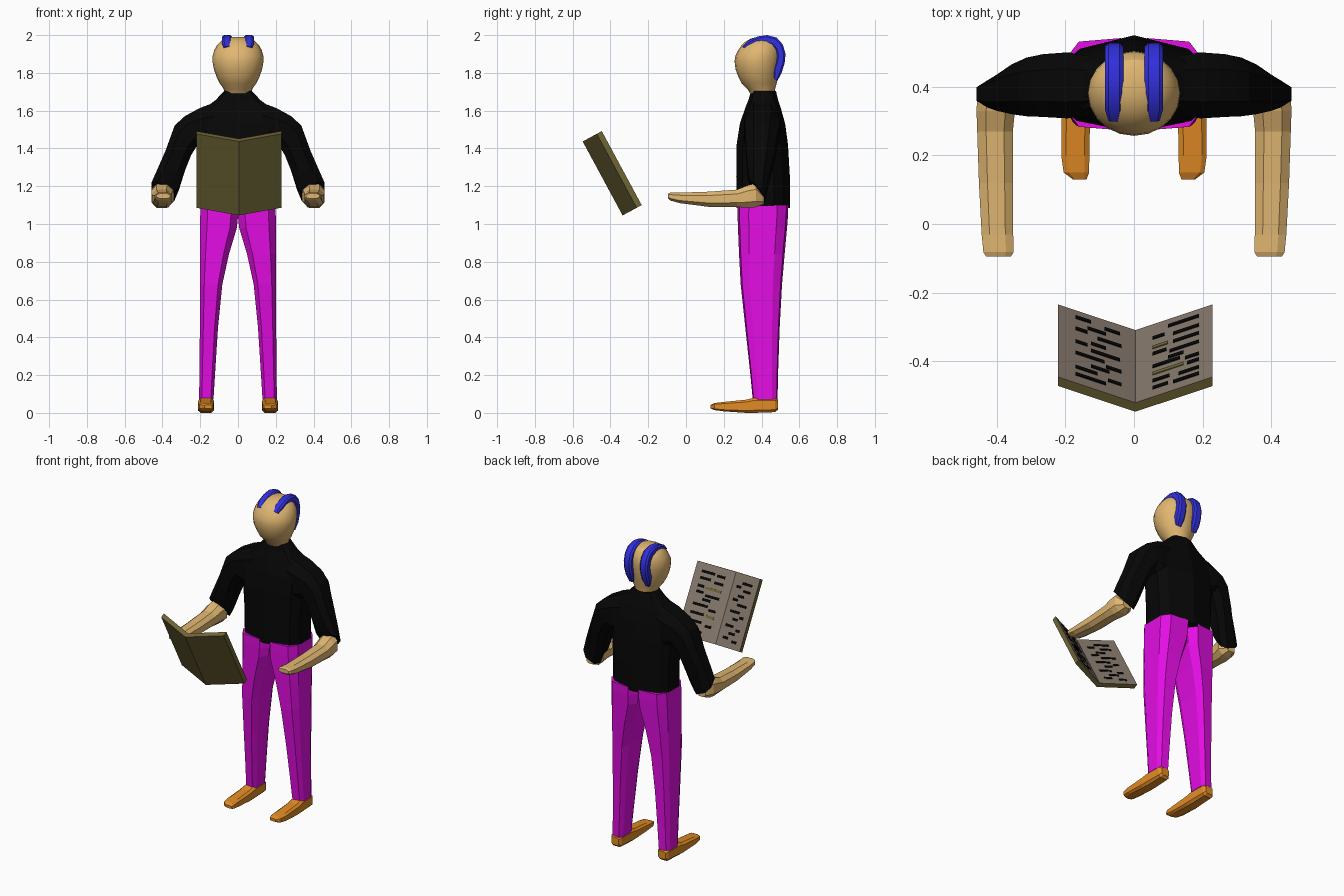
import bpy, bmesh, math
from mathutils import Vector


def material(name, r, g, b):
    m = bpy.data.materials.new(name)
    m.diffuse_color = (r, g, b, 1)
    return m


SKIN = material("skin", 0.75, 0.47, 0.165)
BLACK = material("black", 0.002, 0.002, 0.002)
PINK = material("magenta", 0.78, 0.004, 0.78)
ORANGE = material("orange", 0.76, 0.26, 0.018)
BLUE = material("blue", 0.032, 0.03, 0.75)
OLIVE = material("olive", 0.155, 0.13, 0.036)
PAGE = material("page", 0.24, 0.19, 0.15)


def loft(name, strips, mat, mirror=False, smooth=0):
    """Skin one or more lists of equal-sized rings, with capped ends."""
    bm = bmesh.new()
    for rings in strips:
        vs = [[bm.verts.new(p) for p in ring] for ring in rings]
        n = len(vs[0])
        for a, b in zip(vs, vs[1:]):
            for i in range(n):
                j = (i + 1) % n
                bm.faces.new((a[i], a[j], b[j], b[i]))
        bm.faces.new(vs[0])
        bm.faces.new(vs[-1])
    bmesh.ops.recalc_face_normals(bm, faces=bm.faces[:])
    me = bpy.data.meshes.new(name)
    bm.to_mesh(me)
    bm.free()
    me.materials.append(mat)
    ob = bpy.data.objects.new(name, me)
    bpy.context.collection.objects.link(ob)
    if mirror:
        ob.modifiers.new("mirror", 'MIRROR').use_mirror_merge = False
    if smooth:
        bpy.context.view_layer.objects.active = ob
        ob.select_set(True)
        bpy.ops.object.shade_smooth_by_angle(angle=math.radians(smooth))
        ob.select_set(False)
    return ob


def octagon(c, a, b, k=0.5):
    """Chamfered box section with centre c and half axes a, b."""
    c, a, b = Vector(c), Vector(a), Vector(b)
    pts = [(1, -k), (1, k), (k, 1), (-k, 1), (-1, k), (-1, -k), (-k, -1), (k, -1)]
    return [c + a * u + b * v for u, v in pts]


# Head: rows of height, half width, front, back
head = [(1.69, .068, .34, .47), (1.715, .076, .325, .472), (1.745, .097, .295, .48),
        (1.78, .114, .277, .488), (1.82, .128, .262, .496), (1.86, .135, .257, .502),
        (1.89, .134, .261, .504), (1.92, .126, .276, .502), (1.945, .112, .293, .494),
        (1.967, .092, .316, .48), (1.982, .065, .345, .46), (1.99, .032, .375, .43)]
rings = []
for z, hw, f, b in head:
    c, d = (f + b) / 2, (b - f) / 2
    rings.append([(hw * math.sin(t), c - d * math.cos(t), z)
                  for t in (i * math.tau / 20 for i in range(20))])
loft("head", [rings], SKIN, smooth=20)

# Hair: two curved bands from forehead to nape
path = [(.298, 1.94), (.33, 1.972), (.38, 1.993), (.43, 2.0), (.48, 1.987), (.513, 1.95),
        (.527, 1.90), (.522, 1.85), (.506, 1.80), (.482, 1.755)]
rings = []
for i, (y, z) in enumerate(path):
    out = (Vector((0, y, z)) - Vector((0, .39, 1.86))).normalized()
    end = i in (0, len(path) - 1)
    h = 0.012 if end else 0.024
    w = 0.017 if end else 0.027
    rings.append(octagon(Vector((.058, y, z)) - out * h, (w, 0, 0), out * h, 0.6))
loft("hair_band", [rings], BLUE, mirror=True, smooth=30)

# Torso of the jumper: height, half width, front, back
torso = [(1.085, .198, .268, .55), (1.25, .2, .266, .55), (1.42, .21, .268, .54),
         (1.53, .215, .285, .525), (1.61, .18, .312, .503), (1.655, .12, .33, .488),
         (1.705, .072, .345, .476)]
half = [(0, 0), (.8, .12), (1, .3), (1, .7), (.8, .86), (0, 1)]
section = half + [(-x, y) for x, y in half[-2:0:-1]]
loft("jumper_body",
     [[[(x * hw, f + y * (b - f), z) for x, y in section] for z, hw, f, b in torso]], BLACK)

# Sleeves: outer x, z, inner x, z, front, back, tilt of the cuff
sleeve = [(.12, 1.645, .15, 1.36, .315, .49, 0), (.2, 1.615, .19, 1.38, .308, .5, 0),
          (.28, 1.572, .22, 1.41, .312, .495, 0), (.335, 1.522, .248, 1.365, .314, .485, 0),
          (.383, 1.39, .28, 1.285, .32, .465, 0), (.43, 1.275, .312, 1.19, .33, .435, .015),
          (.459, 1.195, .337, 1.145, .34, .418, .045)]
rings = []
for xo, zo, xi, zi, f, b, tilt in sleeve:
    rings.append(octagon(((xo + xi) / 2, (f + b) / 2, (zo + zi) / 2),
                         ((xo - xi) / 2, 0, (zo - zi) / 2), (0, (b - f) / 2, -tilt)))
loft("sleeve", [rings], BLACK, mirror=True, smooth=25)

# Forearms with mitten hands: y, centre x, centre z, half width, half height
arm = [(.412, .398, 1.13, .03, .025), (.37, .398, 1.152, .059, .063),
       (.33, .403, 1.146, .056, .06), (.27, .405, 1.136, .052, .046),
       (.12, .402, 1.131, .05, .04), (-.03, .398, 1.138, .046, .028),
       (-.082, .395, 1.145, .044, .021), (-.095, .395, 1.148, .036, .013)]
loft("forearm", [[octagon((x, y, z), (hx, 0, 0), (0, 0, hz)) for y, x, z, hx, hz in arm]],
     SKIN, mirror=True)

# Trouser legs: height, inner x, outer x, front, back
leg = [(1.1, 0, .198, .27, .545), (1.04, 0, .2, .27, .543), (.98, .006, .201, .272, .538),
       (.84, .048, .201, .278, .525), (.68, .083, .201, .287, .511),
       (.45, .106, .202, .312, .498), (.23, .12, .204, .336, .49), (.07, .13, .206, .352, .486)]
rings = []
for z, xi, xo, f, b in leg:
    c = (f + b) / 2
    ring = octagon(((xi + xo) / 2, c, z), ((xo - xi) / 2, 0, 0), (0, (b - f) / 2, 0), .62)
    for p in ring:  # narrower depth toward the outside
        p.y = c + (p.y - c) * (1 - .12 * (p.x - xi) / (xo - xi))
    rings.append(ring)
loft("trouser_leg", [rings], PINK, mirror=True)

# Shoes: y, inner x, outer x, bottom, top
shoe = [(.488, .142, .195, .018, .068), (.472, .131, .206, .004, .08), (.36, .128, .21, 0, .08),
        (.32, .128, .212, 0, .07), (.2, .13, .212, .008, .058), (.15, .131, .205, .015, .052),
        (.13, .138, .178, .024, .042)]
loft("shoe", [[octagon(((a + b) / 2, y, (lo + hi) / 2), ((b - a) / 2, 0, 0),
                       (0, 0, (hi - lo) / 2), .65) for y, a, b, lo, hi in shoe]],
     ORANGE, mirror=True)

# Open book: tilted frame with U running down the spine, W toward the reader
ORIGIN = Vector((.004, -.547, 1.437))
U, W = Vector((0, .475, -.88)), Vector((0, .88, .475))


def book_point(x, w, u):
    return ORIGIN + Vector((x, 0, 0)) + W * w + U * u


profile = [(0, 0), (.225, .085), (.225, .115), (0, .03), (-.225, .115), (-.225, .085)]
book = loft("book", [[[book_point(x, w, u) for x, w in profile] for u in (0, .445)]], OLIVE)
book.data.materials.append(PAGE)
for poly in book.data.polygons:
    if poly.normal.dot(W) > .5:
        poly.material_index = 1


def dash(side, row, x0, x1):
    """Thin plate lying on one page."""
    u = .394 - .0435 * row
    surf = lambda x, lift: book_point(side * x, .03 + .378 * x + lift, u)
    ring = [surf(x0, -.002), surf(x1, -.002), surf(x1, .003), surf(x0, .003)]
    return [ring, [p + U * .016 for p in ring]]


left = [(0, .13, .175), (.3, .045, .09), (1, .085, .14), (1.6, .14, .175), (2, .04, .11),
        (3, .085, .13), (3.4, .14, .175), (4, .045, .13), (5, .09, .175), (5.6, .04, .085),
        (6.2, .075, .13), (7, .11, .175), (7.4, .04, .08), (8, .085, .175)]
right = [(0, .095, .185), (1, .05, .085), (1.3, .11, .185), (2.4, .11, .185), (3.2, .05, .09),
         (3.6, .1, .185), (4.4, .095, .14), (5, .05, .13), (5.3, .145, .185), (6.1, .15, .185),
         (7, .05, .1), (7.2, .125, .185), (8, .05, .095), (8.1, .11, .185)]
loft("text_lines", [dash(-1, *d) for d in left] + [dash(1, *d) for d in right], BLACK)
loft("highlighted_lines", [dash(1, 2.3, .05, .095), dash(1, 6, .05, .14)], OLIVE)
